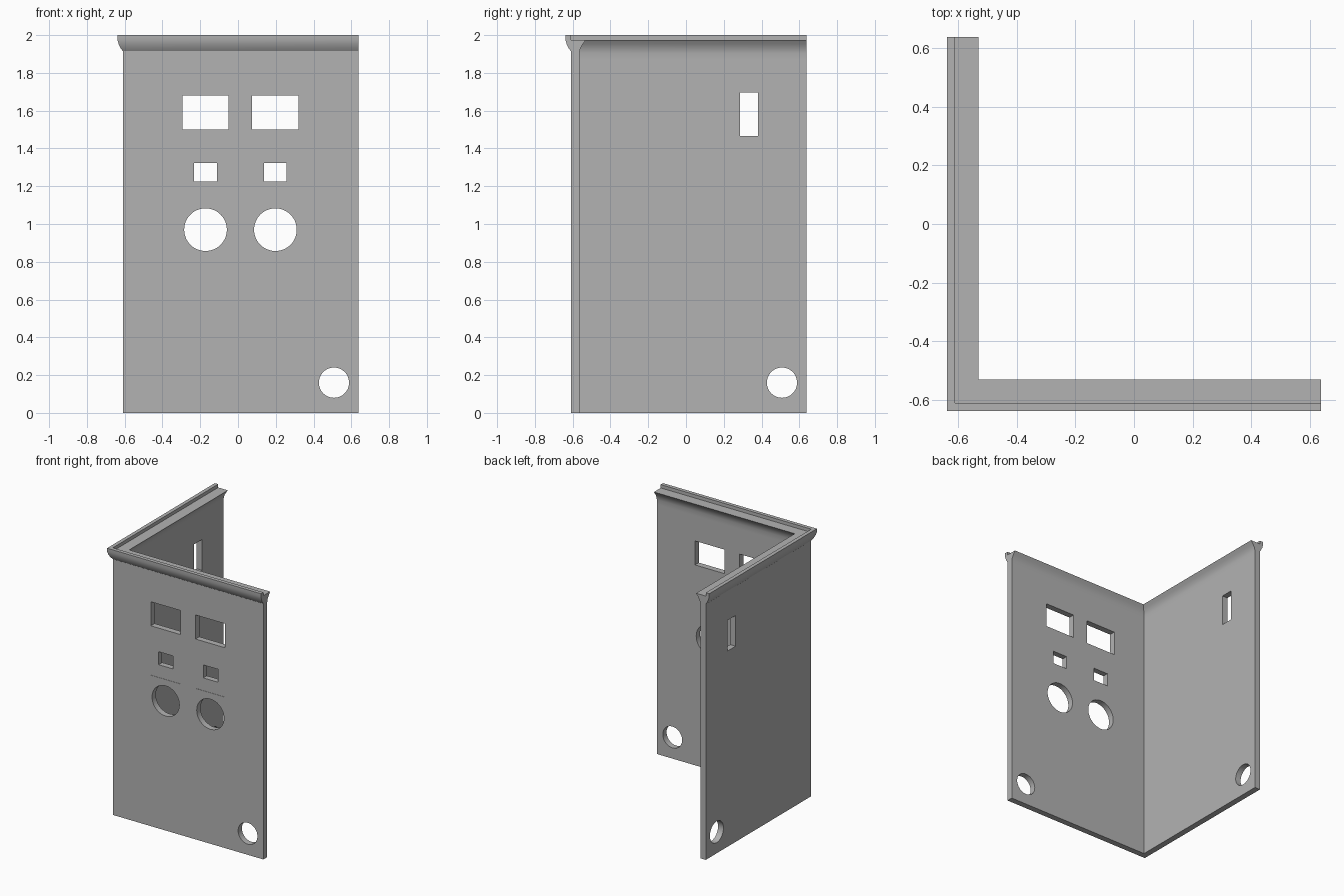
import bpy, bmesh, math
from mathutils import Matrix, Vector

default = bpy.data.objects.get("Cube")
if default:
    bpy.data.objects.remove(default, do_unlink=True)

grey = bpy.data.materials.new("plain grey")
grey.use_nodes = True
COLOUR = (0.45, 0.45, 0.45, 1)
grey.diffuse_color = COLOUR
grey.node_tree.nodes["Principled BSDF"].inputs["Base Color"].default_value = COLOUR

OUT, INN, END = -0.61, -0.565, 0.637


def add_object(name, bm):
    bmesh.ops.recalc_face_normals(bm, faces=bm.faces)
    mesh = bpy.data.meshes.new(name)
    bm.to_mesh(mesh)
    bm.free()
    obj = bpy.data.objects.new(name, mesh)
    bpy.context.collection.objects.link(obj)
    mesh.materials.append(grey)
    return obj


# Wall section: distance from the centre line, height; flared rim with a stepped ledge
profile = [
    (OUT, 0), (OUT, 1.88), (OUT, 1.915), (-0.622, 1.932), (-0.632, 1.953),
    (-0.638, 1.975), (-0.638, 2), (OUT, 2), (OUT, 1.975), (-0.53, 1.975),
    (-0.546, 1.953), (-0.559, 1.93), (INN, 1.905), (INN, 1.87), (INN, 0),
]

# Two walls swept through one mitred corner
bm = bmesh.new()
stations = [lambda d: (d, END), lambda d: (d, d), lambda d: (END, d)]
rings = [[bm.verts.new((*place(d), z)) for d, z in profile] for place in stations]
count = len(profile)
for a, b in zip(rings, rings[1:]):
    for i in range(count):
        j = (i + 1) % count
        bm.faces.new((a[i], a[j], b[j], b[i]))
bm.faces.new(rings[0])
bm.faces.new(rings[-1])
walls = add_object("corner_walls", bm)


def cut(bm):
    cutter = add_object("opening_cutter", bm)
    cutter.hide_render = True
    mod = walls.modifiers.new("opening", "BOOLEAN")
    mod.operation = "DIFFERENCE"
    mod.solver = "EXACT"
    mod.object = cutter
    bpy.context.view_layer.objects.active = walls
    bpy.ops.object.modifier_apply(modifier=mod.name)
    bpy.data.objects.remove(cutter, do_unlink=True)


def wall_point(side, along, depth, z):
    return Vector((along, depth, z) if side == "front" else (depth, along, z))


def cut_box(side, u0, u1, z0, z1, d0=-0.7, d1=-0.5):
    low, high = wall_point(side, u0, d0, z0), wall_point(side, u1, d1, z1)
    bm = bmesh.new()
    bmesh.ops.create_cube(bm, size=1, matrix=Matrix.Translation((low + high) / 2)
                          @ Matrix.Diagonal((*(high - low), 1)))
    cut(bm)


def cut_round(side, u, z, radius):
    turn = Matrix.Rotation(math.pi / 2, 4, "X" if side == "front" else "Y")
    bm = bmesh.new()
    bmesh.ops.create_cone(bm, cap_ends=True, segments=48, radius1=radius, radius2=radius,
                          depth=0.2, matrix=Matrix.Translation(wall_point(side, u, -0.6, z)) @ turn)
    cut(bm)


# Two matching columns of openings in the front wall
for x in (-0.172, 0.198):
    cut_box("front", x - 0.123, x + 0.123, 1.5, 1.68)
    cut_box("front", x - 0.06, x + 0.06, 1.225, 1.322)
    cut_round("front", x, 0.97, 0.113)
    # Shallow label recess around the small opening
    cut_box("front", x - 0.123, x + 0.123, 1.13, 1.333, d1=OUT + 0.002)

# Side window and the low round hole in each wall
cut_box("side", 0.285, 0.38, 1.465, 1.695)
for side in ("front", "side"):
    cut_round(side, 0.508, 0.16, 0.08)

# Soft rim shading with crisp corners
bpy.ops.object.select_all(action="DESELECT")
walls.select_set(True)
bpy.context.view_layer.objects.active = walls
bpy.ops.object.shade_smooth_by_angle(angle=math.radians(34))
